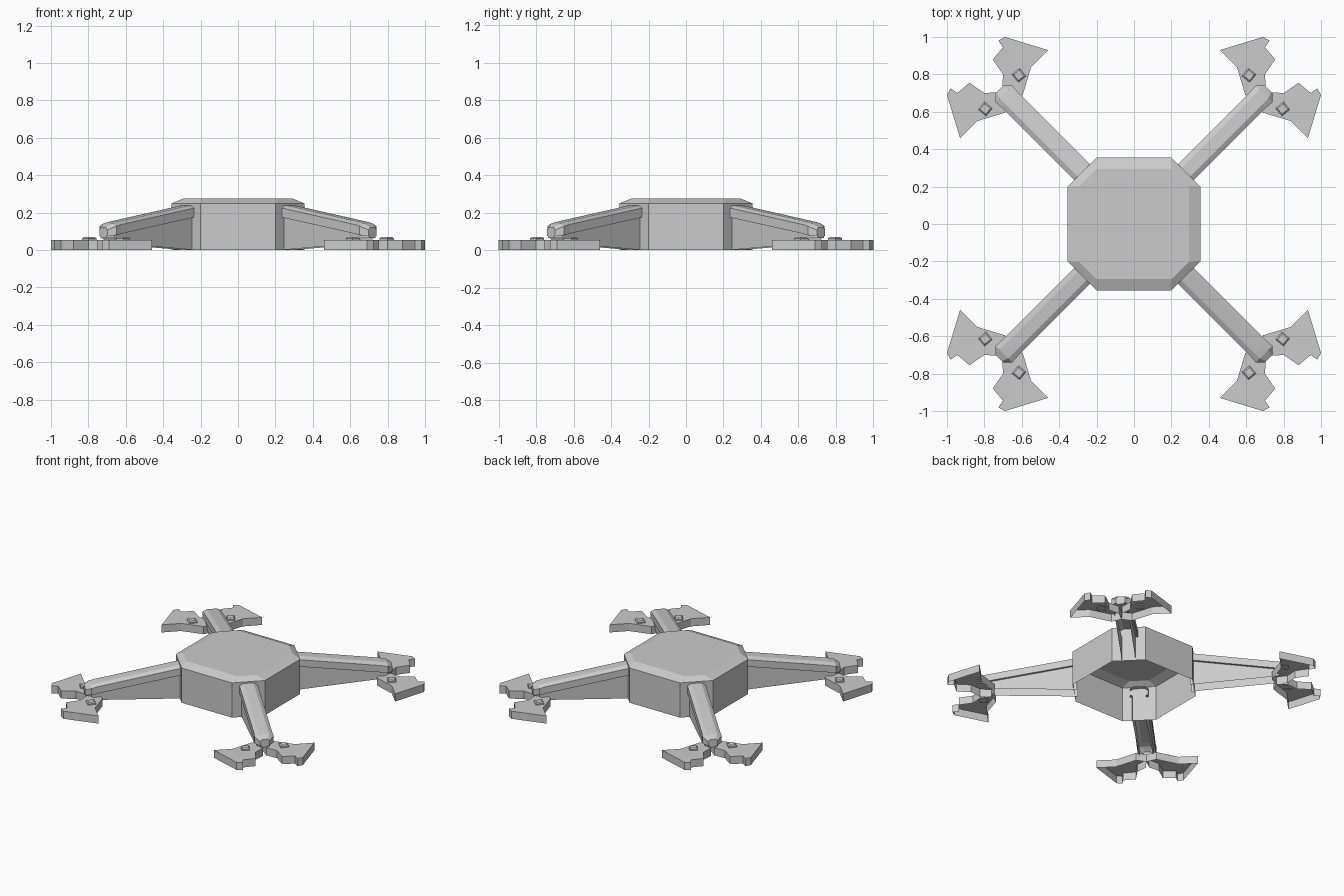
import bpy, bmesh, math
from mathutils import Matrix

if "Cube" in bpy.data.objects:
    bpy.data.objects.remove(bpy.data.objects["Cube"])

Z45 = Matrix.Rotation(math.radians(45), 4, 'Z')


def make_object(name, bm, matrix=None):
    if matrix is not None:
        bmesh.ops.transform(bm, matrix=matrix, verts=bm.verts)
    bmesh.ops.remove_doubles(bm, verts=bm.verts, dist=0.0001)
    bmesh.ops.recalc_face_normals(bm, faces=bm.faces)
    mesh = bpy.data.meshes.new(name)
    bm.to_mesh(mesh)
    bm.free()
    obj = bpy.data.objects.new(name, mesh)
    bpy.context.collection.objects.link(obj)
    return obj


def loft(rings, closed=True, cap_end=True):
    """Skin consecutive rings of points; the start stays open."""
    bm = bmesh.new()
    rows = [[bm.verts.new(p) for p in ring] for ring in rings]
    n = len(rows[0])
    for a, b in zip(rows, rows[1:]):
        for i in range(n if closed else n - 1):
            j = (i + 1) % n
            bm.faces.new((a[i], a[j], b[j], b[i]))
    if cap_end:
        bm.faces.new(rows[-1])
    return bm


def octagon(h, c, z):
    return [(h, -c, z), (h, c, z), (c, h, z), (-c, h, z),
            (-h, c, z), (-h, -c, z), (-c, -h, z), (c, -h, z)]


# Hollow octagonal hub with a bevelled lid edge
make_object("hub_shell", loft([octagon(0.355, 0.2, 0), octagon(0.355, 0.2, 0.25),
                               octagon(0.293, 0.203, 0.275)]))


def arm_section(r, web, edge, ridge, z_web, z_low, z_top):
    """Cross-section of an open-bottomed arm with a lip and raised ridge."""
    half = [(web, z_web), (web, z_low), (edge, z_low),
            (edge, z_top - 0.015), (ridge, z_top)]
    pts = half + [(-w, z) for w, z in reversed(half)]
    return [(r, w, z) for w, z in pts]


ARM = [arm_section(0.37, 0.045, 0.06, 0.033, 0.0, 0.178, 0.243),
       arm_section(0.94, 0.045, 0.06, 0.033, 0.035, 0.088, 0.152),
       arm_section(0.983, 0.045, 0.063, 0.033, 0.065, 0.08, 0.143),
       arm_section(1.018, 0.022, 0.03, 0.02, 0.065, 0.075, 0.122)]

# Claw foot outline in the +x +y corner
FOOT = [(0.69, 1.0), (0.46, 0.93), (0.55, 0.84), (0.595, 0.69), (0.66, 0.66),
        (0.705, 0.72), (0.70, 0.80), (0.755, 0.88), (0.70, 0.945), (0.725, 0.98)]


def at_z(points, z):
    return [(x, y, z) for x, y in points]


def diamond(size, z):
    cx, cy = 0.615, 0.795
    return [(cx + size, cy + 0.004, z), (cx - 0.003, cy + size, z),
            (cx - size, cy - 0.004, z), (cx + 0.003, cy - size, z)]


SWAP = Matrix(((0, 1, 0, 0), (1, 0, 0, 0), (0, 0, 1, 0), (0, 0, 0, 1)))
CORNERS = ["back_right", "back_left", "front_left", "front_right"]

for k, corner in enumerate(CORNERS):
    turn = Matrix.Rotation(k * math.pi / 2, 4, 'Z')

    # Sloping arm
    make_object(f"{corner}_arm", loft(ARM, closed=False), turn @ Z45)

    # Pair of claw feet mirrored about the arm, each with a rivet
    for side, flip in (("a", Matrix.Identity(4)), ("b", SWAP)):
        make_object(f"{corner}_foot_{side}",
                    loft([at_z(FOOT, 0), at_z(FOOT, 0.055)]), turn @ flip)
        make_object(f"{corner}_rivet_{side}",
                    loft([diamond(0.038, 0.05), diamond(0.038, 0.063),
                          diamond(0.028, 0.07)]), turn @ flip)
